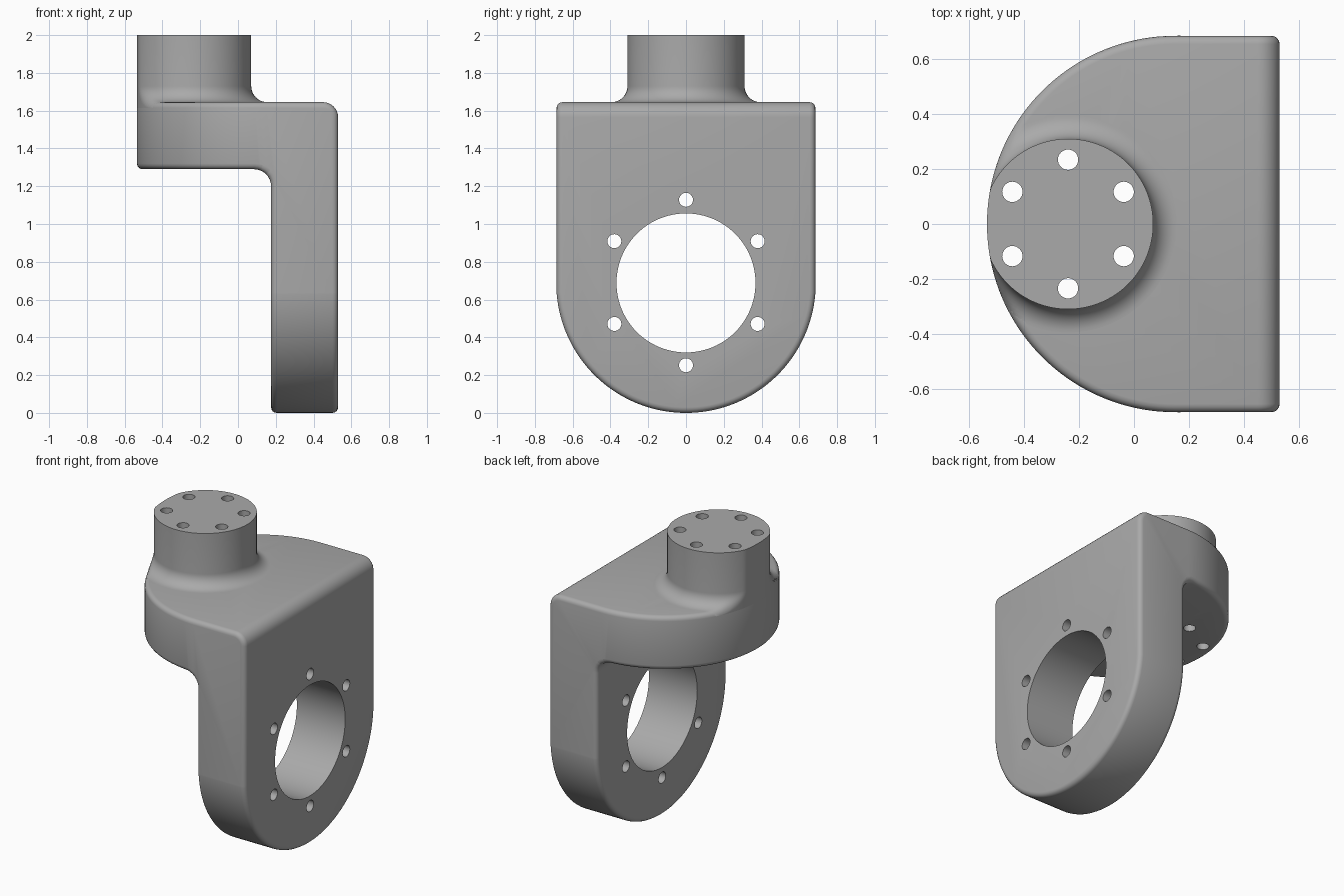
import bpy, bmesh, math
from mathutils import Vector, Matrix

if "Cube" in bpy.data.objects:
    bpy.data.objects.remove(bpy.data.objects["Cube"])

R = 0.685          # rounded outline radius
CX = 0.15          # shelf arc centre (x)
BOSS = Vector((-0.24, 0.0, 0.0))
TOP = 1.645        # shelf top height
EDGE = 0.03        # small edge rounding

grey = bpy.data.materials.new("grey metal")
grey.diffuse_color = (0.40, 0.40, 0.40, 1)
grey.use_nodes = True
grey.node_tree.nodes["Principled BSDF"].inputs["Base Color"].default_value = grey.diffuse_color


def make_object(name, bm):
    bmesh.ops.recalc_face_normals(bm, faces=bm.faces)
    mesh = bpy.data.meshes.new(name)
    bm.to_mesh(mesh)
    bm.free()
    mesh.materials.append(grey)
    obj = bpy.data.objects.new(name, mesh)
    bpy.context.collection.objects.link(obj)
    return obj


def arc(cx, cy, r, a0, a1, n):
    return [(cx + r * math.cos(math.radians(a0 + (a1 - a0) * i / n)),
             cy + r * math.sin(math.radians(a0 + (a1 - a0) * i / n))) for i in range(n + 1)]


def prism(name, outline, place, lo, hi):
    """Extrude a 2D outline; place(u, v, w) maps it into space."""
    bm = bmesh.new()
    face = bm.faces.new([bm.verts.new(place(u, v, lo)) for u, v in outline])
    new = bmesh.ops.extrude_face_region(bm, geom=[face])["geom"]
    shift = Vector(place(0, 0, hi)) - Vector(place(0, 0, lo))
    bmesh.ops.translate(bm, vec=shift, verts=[g for g in new if isinstance(g, bmesh.types.BMVert)])
    return make_object(name, bm)


def apply(obj, kind, **settings):
    mod = obj.modifiers.new(kind.lower(), kind)
    for key, value in settings.items():
        setattr(mod, key, value)
    bpy.context.view_layer.objects.active = obj
    bpy.ops.object.modifier_apply(modifier=mod.name)


def boolean(obj, tool, operation, keep=False):
    apply(obj, "BOOLEAN", object=tool, operation=operation, solver="EXACT")
    if not keep:
        bpy.data.objects.remove(tool)


def smooth(obj):
    bpy.ops.object.select_all(action="DESELECT")
    obj.select_set(True)
    bpy.context.view_layer.objects.active = obj
    bpy.ops.object.shade_smooth_by_angle(angle=math.radians(32))


def hole_cutter(name, holes, depth, turn):
    """Cylinders (centre, radius, segments) joined into one hidden cutter."""
    bm = bmesh.new()
    for centre, radius, segments in holes:
        bmesh.ops.create_cone(bm, cap_ends=True, segments=segments, radius1=radius, radius2=radius,
                              depth=depth, matrix=Matrix.Translation(centre) @ turn)
    obj = make_object(name, bm)
    obj.hide_render = True
    return obj


# Bracket: side profile trimmed by the shelf and plate outlines
side = ([(0.175, -0.0), (0.53, -0.0)] + arc(0.45, TOP - 0.08, 0.08, 0, 90, 8)
        + [(-0.7, TOP), (-0.7, 1.29)] + arc(0.085, 1.20, 0.09, 90, 0, 8))
bracket = prism("bracket", side, lambda u, v, w: (u, w, v), -1, 1)
shelf_outline = [(0.8, -R), (0.8, R)] + arc(CX, 0, R, 90, 270, 72)
boolean(bracket, prism("shelf_trim", shelf_outline, lambda u, v, w: (u, v, w), -1, 3), "INTERSECT")
rp = R + 0.002
plate_outline = [(rp, 3), (-rp, 3)] + arc(0, rp, rp, 180, 360, 72)
boolean(bracket, prism("plate_trim", plate_outline, lambda u, v, w: (w, u, v), -2, 2), "INTERSECT")
apply(bracket, "BEVEL", width=EDGE, segments=4, limit_method="ANGLE",
      angle_limit=math.radians(40), use_clamp_overlap=False)

# Boss: turned profile with a foot fillet, kept inside the shelf outline
FIL = 0.085
profile = [(0.29, 1.6, 0)]
for i in range(13):
    a = math.radians(90 * i / 12)
    profile.append((0.31 + FIL * (1 - math.sin(a)), TOP + FIL * (1 - math.cos(a)), math.cos(a)))
profile.append((0.31, 2.0, 0))
bm = bmesh.new()
rings, N = [], 128
for r, z, flat in profile:
    ring = []
    for k in range(N):
        t = 2 * math.pi * k / N
        p = BOSS + Vector((r * math.cos(t), r * math.sin(t), 0))
        out = p - Vector((CX, 0, 0))
        rho = min(out.length, R)
        if p.x < CX:
            p = Vector((CX, 0, 0)) + out.normalized() * rho
            over = max(0.0, rho - (R - EDGE))
            z_drop = (EDGE - math.sqrt(max(0.0, EDGE ** 2 - over ** 2))) * flat
        else:
            z_drop = 0
        ring.append(bm.verts.new((p.x, p.y, z - z_drop)))
    rings.append(ring)
for a, b in zip(rings, rings[1:]):
    for k in range(N):
        j = (k + 1) % N
        bm.faces.new((a[k], a[j], b[j], b[k]))
bm.faces.new(rings[0][::-1])
bm.faces.new(rings[-1])
boss = make_object("boss", bm)

# Six bolt holes down through the boss and shelf
angles = [math.radians(30 + 60 * k) for k in range(6)]
bolts = [(BOSS + Vector((0.234 * math.cos(a), 0.234 * math.sin(a), 1.6)), 0.037, 32) for a in angles]
cutter = hole_cutter("boss_holes", bolts, 1.0, Matrix.Identity(4))
boolean(boss, cutter, "DIFFERENCE", keep=True)
boolean(bracket, cutter, "DIFFERENCE")

# Large bore and six bolt holes through the upright plate
bore = [(Vector((0.35, 0, 0.688)), 0.368, 96)]
bore += [(Vector((0.35, 0.438 * math.cos(a), 0.69 + 0.438 * math.sin(a))), 0.037, 32) for a in angles]
cutter = hole_cutter("plate_holes", bore, 0.8, Matrix.Rotation(math.pi / 2, 4, "Y"))
boolean(bracket, cutter, "DIFFERENCE")

smooth(bracket)
smooth(boss)
